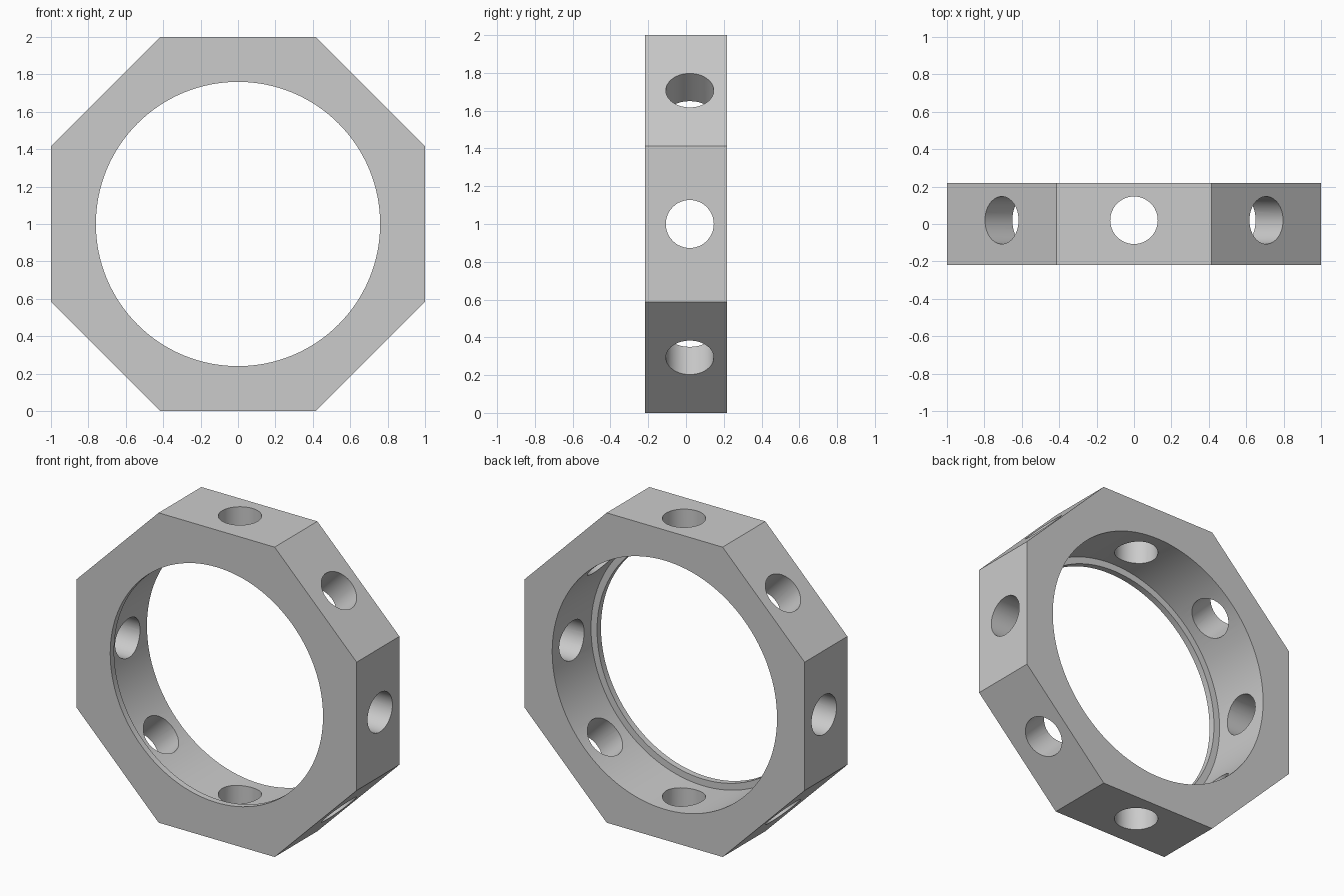
import bpy
import math
from mathutils import Matrix

if "Cube" in bpy.data.objects:
    bpy.data.objects.remove(bpy.data.objects["Cube"])

HALF_DEPTH = 0.218    # half the thickness of the ring along y
LIP = 0.04            # thickness of the front retaining lip
LIP_RADIUS = 0.76
BORE_RADIUS = 0.803
HOLE_RADIUS = 0.127
CENTRE = Matrix.Translation((0, 0, 1))

grey = bpy.data.materials.new("plain grey")
grey.diffuse_color = (0.6, 0.6, 0.6, 1)
grey.use_nodes = True
grey.node_tree.nodes["Principled BSDF"].inputs["Base Color"].default_value = grey.diffuse_color


def cylinder(name, radius, depth, sides, matrix):
    bpy.ops.mesh.primitive_cylinder_add(vertices=sides, radius=radius, depth=depth)
    obj = bpy.context.object
    obj.name = name
    obj.data.transform(matrix)
    obj.data.materials.append(grey)
    return obj


def cut(target, cutter):
    cutter.hide_render = True
    mod = target.modifiers.new("cut", 'BOOLEAN')
    mod.operation = 'DIFFERENCE'
    mod.solver = 'EXACT'
    mod.object = cutter
    bpy.context.view_layer.objects.active = target
    bpy.ops.object.modifier_apply(modifier=mod.name)
    bpy.data.objects.remove(cutter)


along_y = Matrix.Rotation(math.radians(90), 4, 'X')

# Octagonal body with flats on all four sides
ring = cylinder("octagonal_ring", 1 / math.cos(math.pi / 8), 2 * HALF_DEPTH, 8,
                CENTRE @ along_y @ Matrix.Rotation(math.pi / 8, 4, 'Z'))

# Narrow opening right through, leaving the lip at the front
cut(ring, cylinder("lip_cutter", LIP_RADIUS, 1, 128, CENTRE @ along_y))

# Wider bore from the back, stopping at the lip
cut(ring, cylinder("bore_cutter", BORE_RADIUS, 1, 128,
                   CENTRE @ Matrix.Translation((0, 0.5 - HALF_DEPTH + LIP, 0)) @ along_y))

# One radial hole through each flat, centred on the wide bore
for i in range(8):
    place = (CENTRE @ Matrix.Rotation(i * math.pi / 4, 4, 'Y')
             @ Matrix.Translation((0, LIP / 2, 0.9)))
    cut(ring, cylinder("hole_cutter", HOLE_RADIUS, 0.6, 48, place))

# Smooth round walls, crisp edges
bpy.ops.object.select_all(action='DESELECT')
ring.select_set(True)
bpy.context.view_layer.objects.active = ring
bpy.ops.object.shade_smooth_by_angle(angle=math.radians(30))
